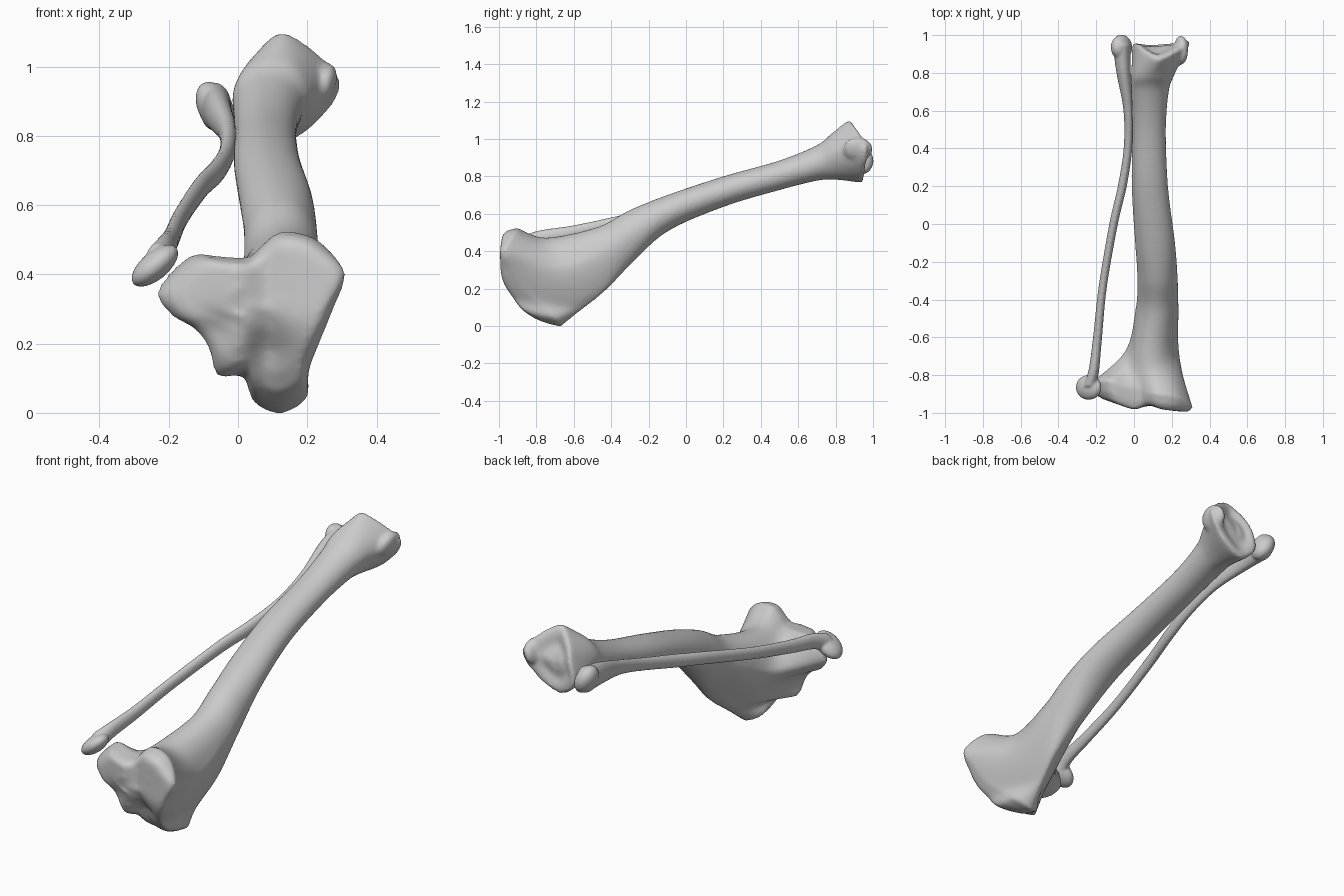
import bpy, bmesh, math
from mathutils import Vector, Matrix

if "Cube" in bpy.data.objects:
    bpy.data.objects.remove(bpy.data.objects["Cube"])


def catmull(p0, p1, p2, p3, t):
    return 0.5 * (2 * p1 + (p2 - p0) * t + (2 * p0 - 5 * p1 + 4 * p2 - p3) * t * t
                  + (3 * p1 - p0 - 3 * p2 + p3) * t ** 3)


def closed_curve(pts, n):
    pts = [Vector(p) for p in pts]
    k = len(pts)
    return [catmull(pts[i - 1], pts[i], pts[(i + 1) % k], pts[(i + 2) % k], j / n)
            for i in range(k) for j in range(n)]


def smooth_rings(rings, n):
    """Insert interpolated rings between the given ones."""
    out, last = [], len(rings) - 1
    for i in range(last):
        a, b, c, d = rings[max(i - 1, 0)], rings[i], rings[i + 1], rings[min(i + 2, last)]
        for j in range(n):
            out.append([catmull(*q, j / n) for q in zip(a, b, c, d)])
    return out + [rings[-1]]


def loft(bm, rings):
    vs = [[bm.verts.new(p) for p in r] for r in rings]
    n = len(vs[0])
    for a, b in zip(vs, vs[1:]):
        for i in range(n):
            bm.faces.new((a[i], a[(i + 1) % n], b[(i + 1) % n], b[i]))
    for ring in (vs[0], vs[-1]):
        c = bm.verts.new(sum((v.co for v in ring), Vector()) / n)
        for i in range(n):
            bm.faces.new((ring[i], ring[(i + 1) % n], c))


def blob(bm, loc, radii, tilt=0):
    m = Matrix.Translation(loc) @ Matrix.Rotation(tilt, 4, 'Y') @ Matrix.Diagonal((*radii, 1))
    bmesh.ops.create_icosphere(bm, subdivisions=4, radius=1, matrix=m)


def finish(bm, name, voxel, smooth):
    bmesh.ops.recalc_face_normals(bm, faces=bm.faces)
    me = bpy.data.meshes.new(name)
    bm.to_mesh(me)
    bm.free()
    ob = bpy.data.objects.new(name, me)
    bpy.context.collection.objects.link(ob)
    r = ob.modifiers.new("fuse", 'REMESH')
    r.mode, r.voxel_size, r.use_smooth_shade = 'VOXEL', voxel, True
    s = ob.modifiers.new("soften", 'SMOOTH')
    s.factor, s.iterations = 0.5, smooth


# Shin bone: rim of the knee end, seen from the front
rim = closed_curve((
    (.310, -.97, .40), (.275, -.93, .30), (.234, -.88, .20), (.205, -.79, .12),
    (.198, -.70, .04), (.12, -.67, -.003), (.045, -.71, .03), (.012, -.79, .107),
    (-.06, -.85, .105), (-.087, -.88, .19), (-.13, -.88, .245), (-.19, -.87, .28),
    (-.235, -.85, .34), (-.20, -.83, .40), (-.13, -.83, .457), (-.05, -.86, .452),
    (.03, -.88, .45), (.07, -.90, .485), (.12, -.90, .522), (.20, -.91, .515),
    (.26, -.93, .475)), 4)
angles = [math.atan2((p.z - .28) / .26, (p.x - .1) / .2) for p in rim]


def dent(x, z, cx, cz, r):
    return math.exp(-((x - cx) ** 2 + (z - cz) ** 2) / r ** 2)


def knee_face(s, w):
    """Ring of the joint surface, shrunk by s and pushed to the face by w."""
    ring = []
    for p in rim:
        x, z = .1 + (p.x - .1) * s, .3 + (p.z - .3) * s
        y = (-.985 + 2.3 * max(0, .3 - z) ** 2 + .35 * max(0, -x) - .1 * max(0, x - .17)
             + .025 * math.exp(-((x - .08) / .05) ** 2)
             + .04 * dent(x, z, .09, .18, .07) + .03 * dent(x, z, -.06, .24, .06))
        ring.append(Vector((x, p.y + (y - p.y) * w, z)))
    return ring


def section(xl, xr, zb, zt, yb, yt, xb, k):
    """Egg-shaped section; k narrows its lower edge, which sits at xb."""
    ring = []
    for t in angles:
        f = (math.sin(t) + 1) / 2
        g = min(1, f * 1.7)
        cx = xb + ((xl + xr) / 2 - xb) * g
        ring.append(Vector((cx + (xr - xl) / 2 * (k + (1 - k) * g) * math.cos(t),
                            yb + (yt - yb) * f, zb + (zt - zb) * f)))
    return ring


shaft = [section(*r) for r in (
    (-.05, .24, .07, .472, -.58, -.74, .14, .42),
    (.005, .237, .19, .53, -.43, -.47, .165, .45),
    (.015, .232, .335, .62, -.29, -.30, .145, .75),
    (.006, .217, .505, .70, -.10, -.10, .112, 1),
    (-.012, .18, .637, .80, .20, .20, .084, 1),
    (-.009, .169, .727, .885, .50, .50, .079, 1),
    (-.014, .184, .777, .967, .70, .70, .085, 1))]

# Four-cornered ankle end, with a grooved face
ankle = closed_curve((
    (.290, .945, .96), (.215, .935, .83), (.085, .925, .768), (-.005, .935, .84),
    (.012, .93, .95), (.055, .895, 1.04), (.142, .865, 1.092)), 12)
mid = sum(ankle, Vector()) / len(ankle)
neck = section(-.015, .215, .782, 1.03, .80, .78, .09, .9)
shaft += [neck, ankle]
for s, dy in ((.92, .022), (.75, .022), (.5, .012), (.25, .02)):
    shaft.append([Vector((mid.x + (p.x - mid.x) * s, mid.y + (p.y - mid.y) * s + dy,
                          mid.z + (p.z - mid.z) * s)) for p in ankle])

bm = bmesh.new()
loft(bm, [knee_face(s, w) for s, w in ((.2, 1), (.4, 1), (.6, 1), (.78, 1), (.88, .9), (.95, .6))]
     + smooth_rings([rim] + shaft, 8))
# Inner ankle knob
blob(bm, (.248, .92, .945), (.034, .078, .066), .3)
finish(bm, "shin_bone", .01, 5)

# Calf bone: thin strut with a knob at each end; rows are x, y, z, radius
path = [Vector(p) for p in (
    (-.235, -.86, .435, .035), (-.212, -.77, .472, .028), (-.193, -.60, .503, .024),
    (-.165, -.33, .565, .022), (-.108, 0, .65, .023), (-.062, .2, .697, .024),
    (-.032, .4, .75, .023), (-.030, .6, .81, .026), (-.055, .8, .863, .038),
    (-.066, .95, .885, .047))]
rings = [[Vector((p[0] + p[3] * math.cos(a), p[1], p[2] + 1.5 * p[3] * math.sin(a)))
          for a in [i * math.tau / 20 for i in range(20)]] for p in path]
bm = bmesh.new()
loft(bm, smooth_rings(rings, 8))
blob(bm, (-.24, -.865, .425), (.082, .066, .04), -.7)
blob(bm, (-.066, .935, .883), (.05, .067, .078), -.45)
finish(bm, "calf_bone", .007, 4)
